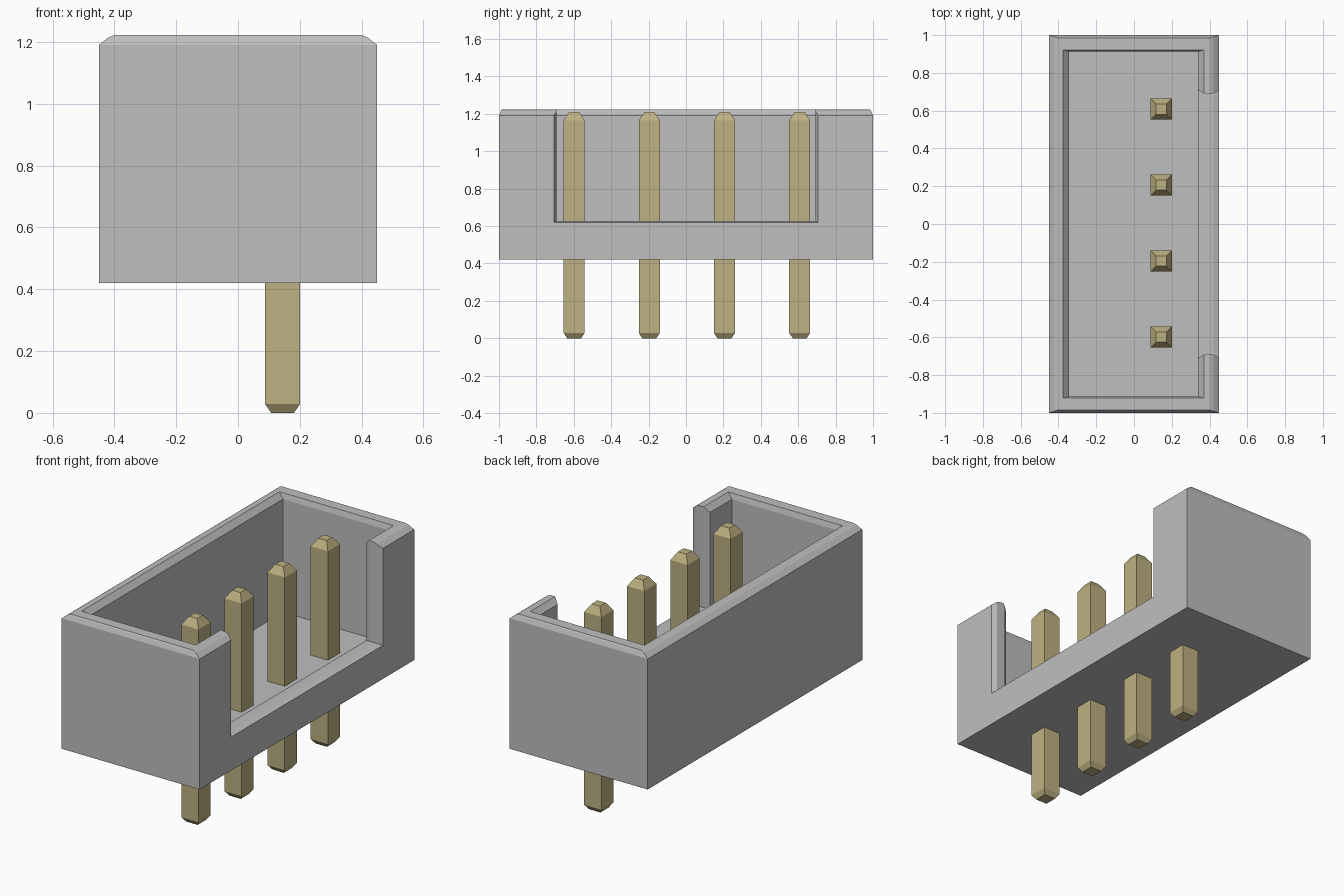
import bpy, bmesh

cube = bpy.data.objects.get("Cube")
if cube:
    bpy.data.objects.remove(cube, do_unlink=True)


def material(name, rgb):
    m = bpy.data.materials.new(name)
    m.use_nodes = True
    m.diffuse_color = (*rgb, 1)
    bsdf = m.node_tree.nodes["Principled BSDF"]
    bsdf.inputs["Base Color"].default_value = (*rgb, 1)
    bsdf.inputs["Roughness"].default_value = 0.6
    return m


def loft(name, rings, mat):
    """Closed solid through a series of four-cornered rings."""
    bm = bmesh.new()
    loops = [[bm.verts.new(p) for p in ring] for ring in rings]
    for a, b in zip(loops, loops[1:]):
        for i in range(4):
            j = (i + 1) % 4
            bm.faces.new((a[i], a[j], b[j], b[i]))
    bm.faces.new(loops[0][::-1])
    bm.faces.new(loops[-1])
    bmesh.ops.recalc_face_normals(bm, faces=bm.faces)
    mesh = bpy.data.meshes.new(name)
    bm.to_mesh(mesh)
    bm.free()
    mesh.materials.append(mat)
    obj = bpy.data.objects.new(name, mesh)
    bpy.context.collection.objects.link(obj)
    return obj


def flat_ring(x0, x1, y, z, yc=0.0):
    return [(x0, yc - y, z), (x1, yc - y, z), (x1, yc + y, z), (x0, yc + y, z)]


plastic = material("grey plastic", (0.52, 0.52, 0.52))
brass = material("pale brass", (0.51, 0.44, 0.22))

# Housing: outside wall, bevelled rim, inside wall, floor
housing = loft("housing", [
    flat_ring(-0.45, 0.45, 1.0, 0.42),
    flat_ring(-0.45, 0.45, 1.0, 1.19),
    flat_ring(-0.42, 0.42, 0.99, 1.214),
    flat_ring(-0.40, 0.40, 0.985, 1.222),
    flat_ring(-0.375, 0.37, 0.922, 1.222),
    flat_ring(-0.345, 0.34, 0.913, 1.19),
    flat_ring(-0.345, 0.34, 0.913, 0.523),
], plastic)

# Side opening: the cutter flares at both wall faces to leave bevelled edges
cutter = loft("opening_cutter", [
    [(x, -h, z), (x, h, z), (x, h, 1.5), (x, -h, 1.5)]
    for x, h, z in [(0.20, 0.71, 0.617), (0.34, 0.71, 0.617),
                    (0.37, 0.692, 0.628), (0.42, 0.692, 0.628),
                    (0.45, 0.707, 0.618), (0.60, 0.707, 0.618)]
], plastic)
cutter.hide_render = True
mod = housing.modifiers.new("opening", "BOOLEAN")
mod.operation = "DIFFERENCE"
mod.solver = "EXACT"
mod.object = cutter
bpy.context.view_layer.objects.active = housing
bpy.ops.object.modifier_apply(modifier=mod.name)
bpy.data.objects.remove(cutter, do_unlink=True)

# Four square pins with tapered tips
PIN_X = 0.144
for n in range(4):
    y = -0.598 + 0.402 * n
    loft(f"pin_{n + 1}", [
        flat_ring(PIN_X - r, PIN_X + r, r, z, y)
        for r, z in [(0.037, 0.0), (0.056, 0.028), (0.056, 1.165), (0.027, 1.21)]
    ], brass)
